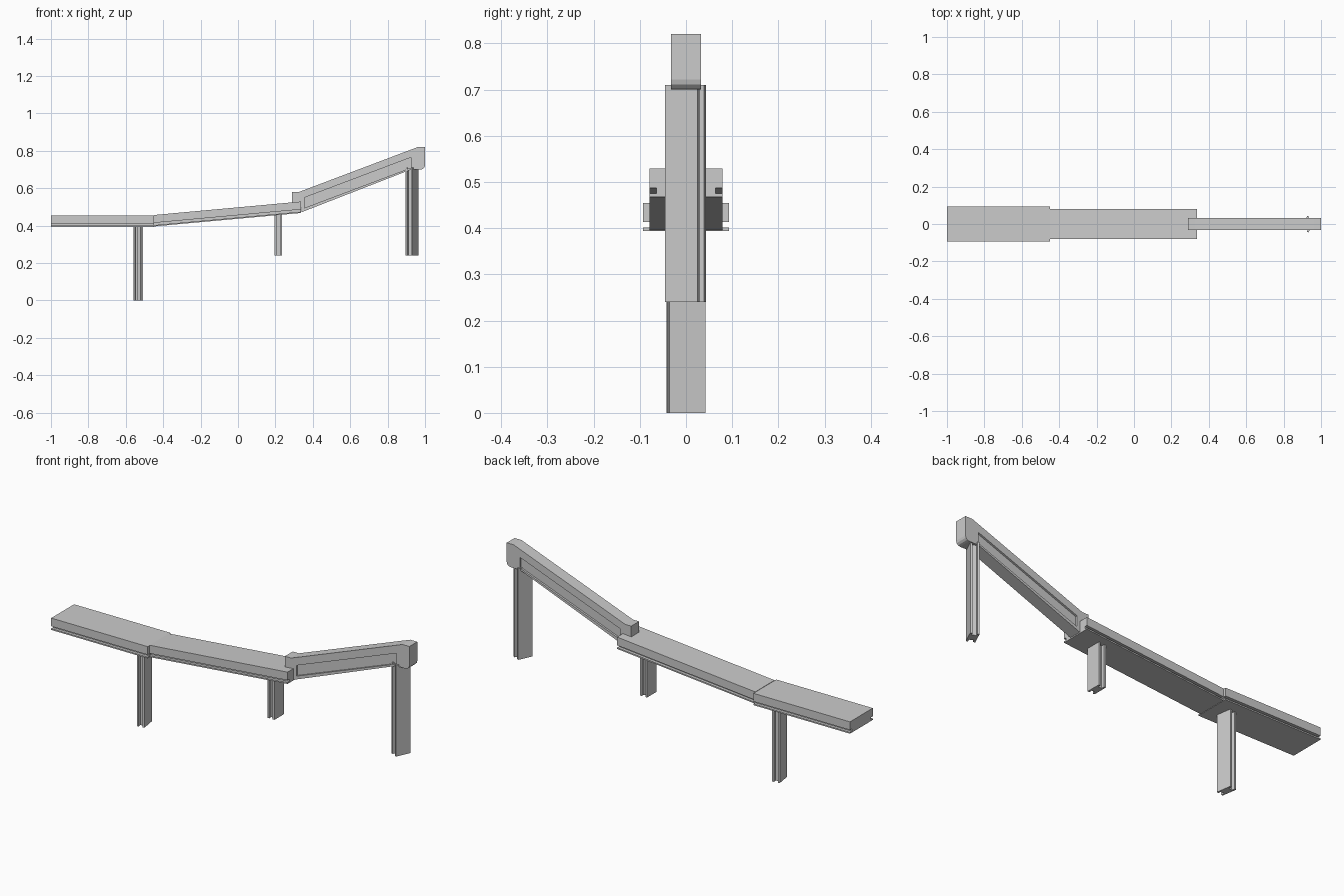
import bpy
from math import radians, sin, cos

if "Cube" in bpy.data.objects:
    bpy.data.objects.remove(bpy.data.objects["Cube"])


def extrude(name, base, vec):
    """Prism from a 3D outline moved along vec."""
    n = len(base)
    verts = list(base) + [tuple(a + b for a, b in zip(p, vec)) for p in base]
    faces = [tuple(range(n)), tuple(range(2 * n - 1, n - 1, -1))]
    faces += [(i, i + n, (i + 1) % n + n, (i + 1) % n) for i in range(n)]
    me = bpy.data.meshes.new(name)
    me.from_pydata(verts, [], faces)
    import bmesh
    bm = bmesh.new()
    bm.from_mesh(me)
    bmesh.ops.recalc_face_normals(bm, faces=bm.faces)
    bm.to_mesh(me)
    bm.free()
    ob = bpy.data.objects.new(name, me)
    bpy.context.collection.objects.link(ob)
    return ob


def side_prism(name, xz, y0, y1):
    return extrude(name, [(x, y0, z) for x, z in xz], (0, y1 - y0, 0))


def deck(name, x0, x1, z0, z1, half, inset):
    """Deck section: thick slab, recessed web and thin base plate; z0/z1 are plate bottoms."""
    layers = (("slab", 0.019, 0.061, half),
              ("web", 0.007, 0.019, half - inset),
              ("plate", 0.0, 0.007, half))
    for part, lo, hi, w in layers:
        side_prism(f"{name}_{part}", [(x0, z0 + lo), (x1, z1 + lo),
                                      (x1, z1 + hi), (x0, z0 + hi)], -w, w)


def post(name, x, y, w, d, angle, z0, z1, t=0.010, web=0.044):
    """H-section column, flanges facing x before turning."""
    a, b, c = d / 2, d / 2 - t, w / 2
    h = web / 2
    pts = [(-a, -c), (-b, -c), (-b, -h), (b, -h), (b, -c), (a, -c),
           (a, c), (b, c), (b, h), (-b, h), (-b, c), (-a, c)]
    s, k = sin(radians(angle)), cos(radians(angle))
    base = [(x + px * k - py * s, y + px * s + py * k, z0) for px, py in pts]
    extrude(name, base, (0, 0, z1 - z0))


# level and gently rising decks
deck("level_deck", -1.0, -0.45, 0.394, 0.394, 0.093, 0.015)
deck("rising_deck", -0.45, 0.338, 0.396, 0.468, 0.079, 0.015)

# steep narrow beam with lip at the foot and a rounded head
outline = [(0.29, 0.58), (0.325, 0.58), (0.96, 0.82), (1.0, 0.82), (1.0, 0.722),
           (0.997, 0.711), (0.989, 0.703), (0.978, 0.70), (0.925, 0.70),
           (0.34, 0.472), (0.336, 0.522), (0.29, 0.518)]
beam = side_prism("steep_beam", outline, -0.032, 0.032)

# long recessed panels on both beam sides
panel = [(0.355, 0.495), (0.925, 0.71), (0.925, 0.765), (0.355, 0.55)]
for side, y0, y1 in (("front", -0.05, -0.022), ("back", 0.022, 0.05)):
    cutter = side_prism(f"{side}_panel_cutter", panel, y0, y1)
    cutter.hide_render = True
    cutter.hide_viewport = True
    cutter.display_type = 'WIRE'
    m = beam.modifiers.new(f"{side}_recess", 'BOOLEAN')
    m.operation = 'DIFFERENCE'
    m.solver = 'EXACT'
    m.object = cutter

# supporting columns
post("tall_front_post", -0.534, 0.0, 0.079, 0.040, 9, 0.0, 0.396)
post("middle_post", 0.215, 0.0, 0.078, 0.040, 0, 0.24, 0.46)
post("head_post", 0.93, -0.001, 0.077, 0.043, -25, 0.24, 0.71)
